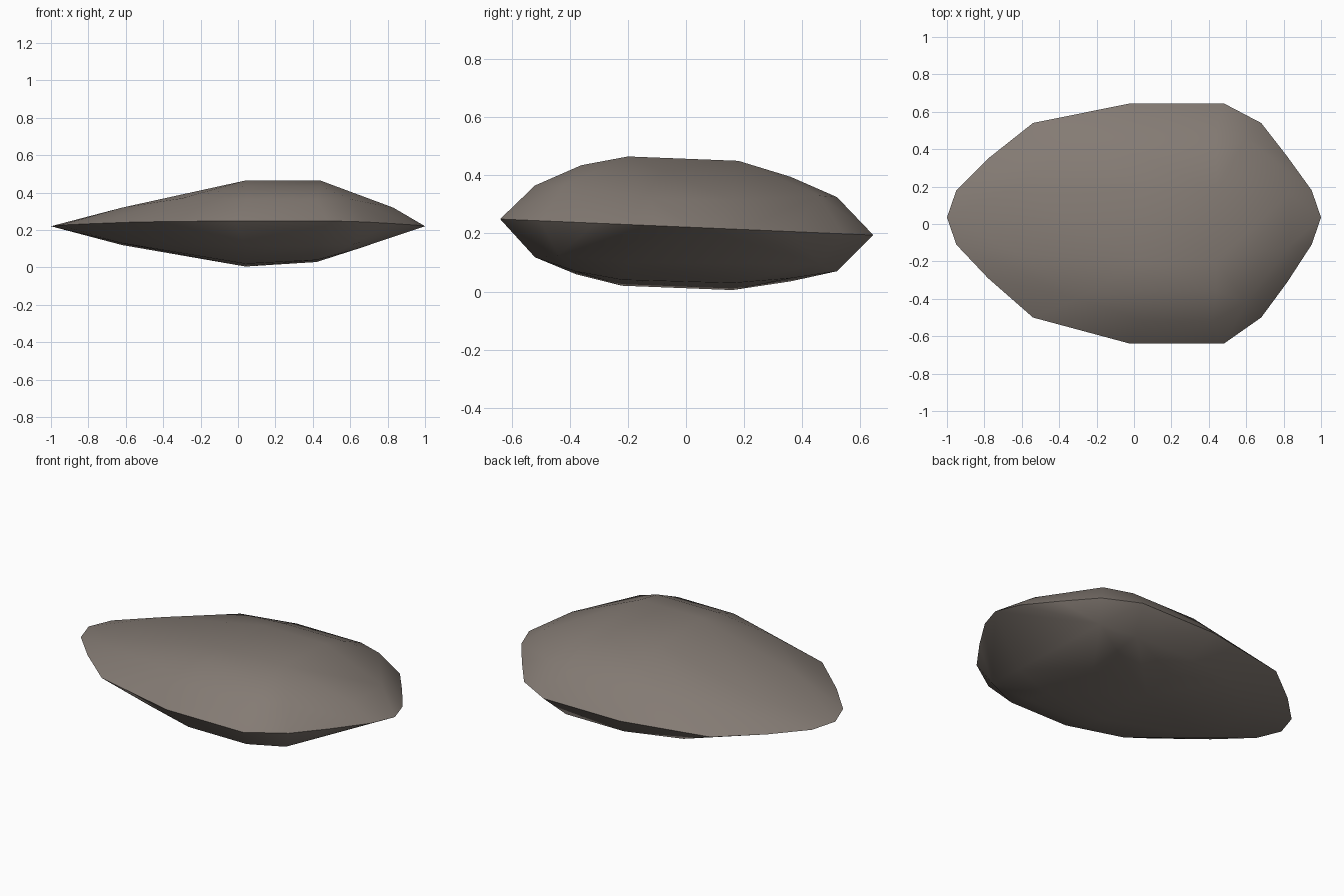
import bpy, bmesh, math

if "Cube" in bpy.data.objects:
    bpy.data.objects.remove(bpy.data.objects["Cube"])

# Stone material
mat = bpy.data.materials.new("warm grey stone")
mat.diffuse_color = (0.23, 0.197, 0.173, 1)
mat.use_nodes = True
mat.node_tree.nodes["Principled BSDF"].inputs["Base Color"].default_value = mat.diffuse_color

# Rim outline seen from above; its height tilts gently from front to back
rim = [(-1, .035), (-.95, .18), (-.78, .35), (-.54, .54), (-.02, .645),
       (.48, .645), (.68, .54), (.82, .36), (.95, .18), (1, .035),
       (.95, -.11), (.82, -.31), (.68, -.5), (.48, -.64), (-.02, -.64),
       (-.54, -.5), (-.78, -.29), (-.95, -.11)]
points = [(x, y, .222 - .043 * y) for x, y in rim]

# Profile rows across the crown and belly: y, z, left x, right x
crown = [(-.52, .365, .05, .42), (-.36, .435, .04, .44), (-.2, .465, .04, .44),
         (.18, .45, .04, .44), (.36, .395, .04, .44), (.52, .325, .02, .44)]
for y, z, x0, x1 in crown:
    points += [(x0, y, z), (x1, y, z)]
belly = [(-.52, .118, .04, .42), (-.38, .06, .04, .42), (-.22, .02, .04, .42),
         (.16, .005, .04, .42), (.36, .035, .04, .42), (.52, .07, .04, .42)]
for y, z, x0, x1 in belly:
    points += [(x0, y, z), (x1, y, z + .035 * (1 - abs(y) / .52))]

# Shoulders where the crown and belly roll into the two ends
points += [(-.62, -.16, .32), (-.62, .2, .315), (-.3, -.4, .37), (-.3, .45, .325),
           (.83, -.12, .32), (.83, .16, .315), (.6, -.42, .365), (.6, .46, .33),
           (-.62, -.16, .13), (-.62, .2, .12), (-.28, -.42, .118), (-.3, .45, .09),
           (.64, -.2, .10), (.64, .2, .10), (.62, -.44, .125), (.62, .46, .095)]

# Wrap one skin around the points
bm = bmesh.new()
for p in points:
    bm.verts.new(p)
res = bmesh.ops.convex_hull(bm, input=bm.verts)
junk = {g for g in res["geom_interior"] + res["geom_unused"]
        if isinstance(g, bmesh.types.BMVert)}
bmesh.ops.delete(bm, geom=list(junk), context='VERTS')
bmesh.ops.dissolve_limit(bm, angle_limit=math.radians(1),
                         verts=bm.verts, edges=bm.edges)
bmesh.ops.recalc_face_normals(bm, faces=bm.faces)
me = bpy.data.meshes.new("flat_stone")
bm.to_mesh(me)
bm.free()
me.materials.append(mat)
stone = bpy.data.objects.new("flat_stone", me)
bpy.context.collection.objects.link(stone)
bpy.context.view_layer.objects.active = stone
stone.select_set(True)
bpy.ops.object.shade_smooth_by_angle(angle=math.radians(40))
